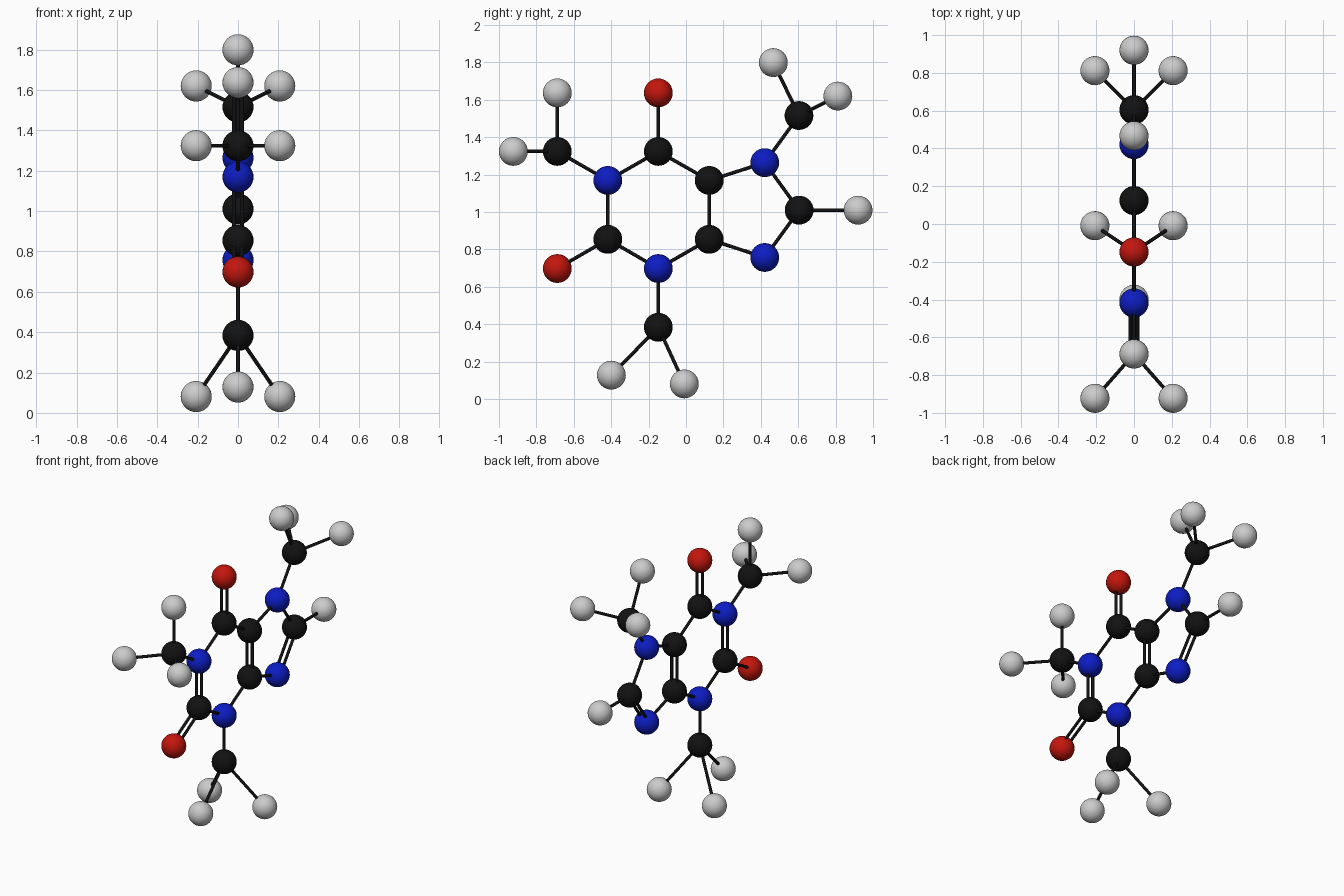
import bpy
from mathutils import Vector

if "Cube" in bpy.data.objects:
    bpy.data.objects.remove(bpy.data.objects["Cube"])

R, ROD, GAP = 0.077, 0.0095, 0.02


def material(name, rgb):
    m = bpy.data.materials.new(name)
    m.diffuse_color = (*rgb, 1)
    m.use_nodes = True
    m.node_tree.nodes["Principled BSDF"].inputs["Base Color"].default_value = m.diffuse_color
    return m


BLACK = material("black", (0.006, 0.006, 0.006))
COLOURS = {"carbon": BLACK,
           "nitrogen": material("blue", (0.004, 0.012, 0.55)),
           "oxygen": material("red", (0.55, 0.008, 0.004)),
           "hydrogen": None}


def finish(name, mat):
    ob = bpy.context.object
    ob.name = name
    if mat:
        ob.data.materials.append(mat)
    bpy.ops.object.shade_smooth_by_angle()


def ball(kind, label, p):
    bpy.ops.mesh.primitive_uv_sphere_add(segments=32, ring_count=16, radius=R, location=p)
    finish(f"{kind}_{label}", COLOURS[kind])


def rod(name, a, b, dx=0.0):
    a, b = Vector(a), Vector(b)
    off = Vector((dx, 0, 0))
    bpy.ops.mesh.primitive_cylinder_add(vertices=16, radius=ROD, depth=(b - a).length,
                                        location=(a + b) / 2 + off)
    bpy.context.object.rotation_euler = (b - a).to_track_quat('Z', 'Y').to_euler()
    finish(name, BLACK)


# Atoms in the x = 0 plane: label -> (kind, y, z)
ATOMS = {
    "n1": ("nitrogen", -0.418, 1.169), "c2": ("carbon", -0.418, 0.854),
    "n3": ("nitrogen", -0.148, 0.698), "c4": ("carbon", 0.124, 0.854),
    "c5": ("carbon", 0.124, 1.169), "c6": ("carbon", -0.148, 1.324),
    "o6": ("oxygen", -0.148, 1.637), "o2": ("oxygen", -0.688, 0.698),
    "n7": ("nitrogen", 0.421, 1.264), "c8": ("carbon", 0.605, 1.010),
    "n9": ("nitrogen", 0.421, 0.757), "h8": ("hydrogen", 0.920, 1.010),
    "m1": ("carbon", -0.688, 1.324), "m3": ("carbon", -0.148, 0.384),
    "m7": ("carbon", 0.604, 1.516),
}
pos = {k: (0, y, z) for k, (_, y, z) in ATOMS.items()}
for label, (kind, _, _) in ATOMS.items():
    ball(kind, label, pos[label])

# Single bonds
for pair in ("c2 n3", "n3 c4", "c5 c6", "c6 n1", "c5 n7", "n7 c8", "n9 c4",
             "c8 h8", "n1 m1", "n3 m3", "n7 m7"):
    a, b = pair.split()
    rod(f"bond_{a}_{b}", pos[a], pos[b])

# Double bonds, two rods side by side across the ring plane
for pair in ("n1 c2", "c4 c5", "c6 o6", "c2 o2", "c8 n9"):
    a, b = pair.split()
    for side, dx in (("left", -GAP), ("right", GAP)):
        rod(f"double_bond_{a}_{b}_{side}", pos[a], pos[b], dx)

# Methyl hydrogens: one in the plane, one mirrored pair
METHYLS = {"m1": ((-0.688, 1.637), (-0.923, 1.324)),
           "m3": ((-0.399, 0.128), (-0.009, 0.081)),
           "m7": ((0.467, 1.799), (0.812, 1.620))}
for c, (mid, pair) in METHYLS.items():
    for tag, p in (("middle", (0, *mid)), ("left", (-0.207, *pair)), ("right", (0.207, *pair))):
        ball("hydrogen", f"{c}_{tag}", p)
        rod(f"bond_{c}_{tag}", pos[c], p)
